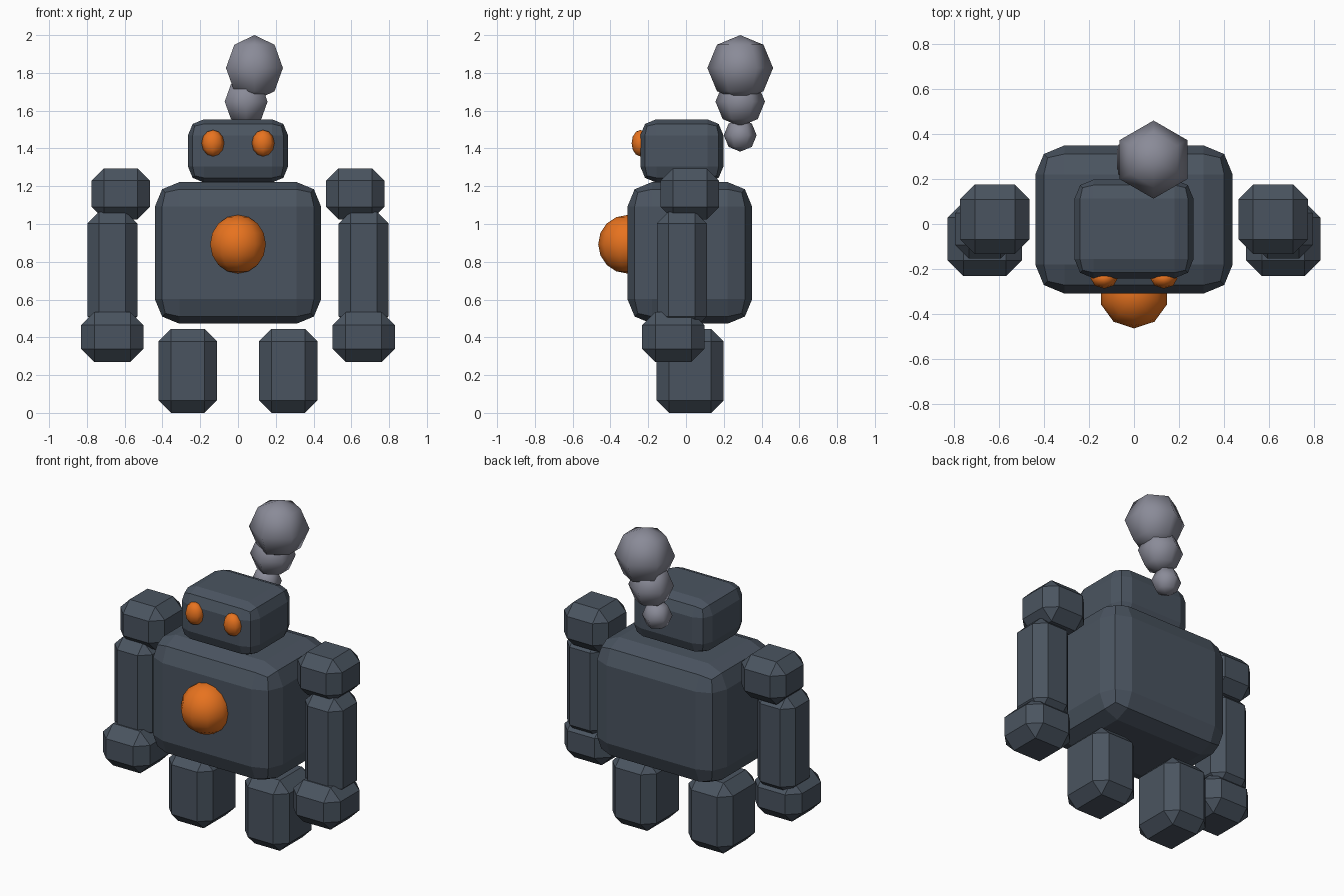
import bpy

if "Cube" in bpy.data.objects:
    bpy.data.objects.remove(bpy.data.objects["Cube"])


def material(name, hex_code):
    """Flat colour from an sRGB hex code, converted to linear."""
    srgb = [int(hex_code[i:i + 2], 16) / 255 for i in (0, 2, 4)]
    lin = [c / 12.92 if c <= 0.04045 else ((c + 0.055) / 1.055) ** 2.4 for c in srgb]
    mat = bpy.data.materials.new(name)
    mat.diffuse_color = (*lin, 1)
    mat.use_nodes = True
    mat.node_tree.nodes["Principled BSDF"].inputs["Base Color"].default_value = mat.diffuse_color
    return mat


METAL = material("dark blue grey metal", "4A5460")
GLOW = material("glowing orange", "E8731F")
SMOKE = material("smoke grey", "8A8B98")


def block(name, center, size, bevel, segments=1):
    """Flat-shaded box with chamfered or two-step rounded edges."""
    bpy.ops.mesh.primitive_cube_add(size=1, location=center)
    ob = bpy.context.object
    ob.name = name
    ob.scale = size
    bpy.ops.object.transform_apply(location=False, rotation=False, scale=True)
    mod = ob.modifiers.new("bevel", "BEVEL")
    mod.width = bevel
    mod.segments = segments
    mod.limit_method = 'NONE'
    bpy.ops.object.modifier_apply(modifier=mod.name)
    ob.data.materials.append(METAL)
    return ob


def ball(name, center, radii, segments, rings, mat):
    """Low-poly smooth ellipsoid."""
    bpy.ops.mesh.primitive_uv_sphere_add(segments=segments, ring_count=rings,
                                         radius=1, location=center)
    ob = bpy.context.object
    ob.name = name
    ob.scale = radii
    bpy.ops.object.transform_apply(location=False, rotation=False, scale=True)
    bpy.ops.object.shade_smooth()
    ob.data.materials.append(mat)
    return ob


# Torso and head
block("torso", (0, 0.02, 0.847), (0.88, 0.66, 0.75), 0.13, 2)
block("head", (0, -0.022, 1.387), (0.53, 0.44, 0.335), 0.085, 2)

# Glowing chest core
ball("chest_core", (0, -0.31, 0.893), (0.155, 0.155, 0.155), 10, 8, GLOW)

# Limbs and eyes on both sides
for side, s in (("left", -1), ("right", 1)):
    block(side + "_shoulder", (s * 0.62, 0.021, 1.16), (0.31, 0.31, 0.27), 0.066)
    block(side + "_arm", (s * 0.665, -0.022, 0.757), (0.265, 0.265, 0.615), 0.062)
    block(side + "_hand", (s * 0.665, -0.067, 0.402), (0.33, 0.33, 0.265), 0.07)
    block(side + "_leg", (s * 0.266, 0.022, 0.2225), (0.31, 0.355, 0.445), 0.066)
    ball(side + "_eye", (s * 0.133, -0.242, 1.428), (0.06, 0.046, 0.07), 8, 6, GLOW)

# Rising smoke puffs behind the head
for i, (x, z, r) in enumerate([(0, 1.47, 0.087), (0.043, 1.648, 0.131),
                               (0.087, 1.826, 0.174)]):
    ball(f"smoke_puff_{i + 1}", (x, 0.287, z), (r, r, r), 6, 4, SMOKE)
